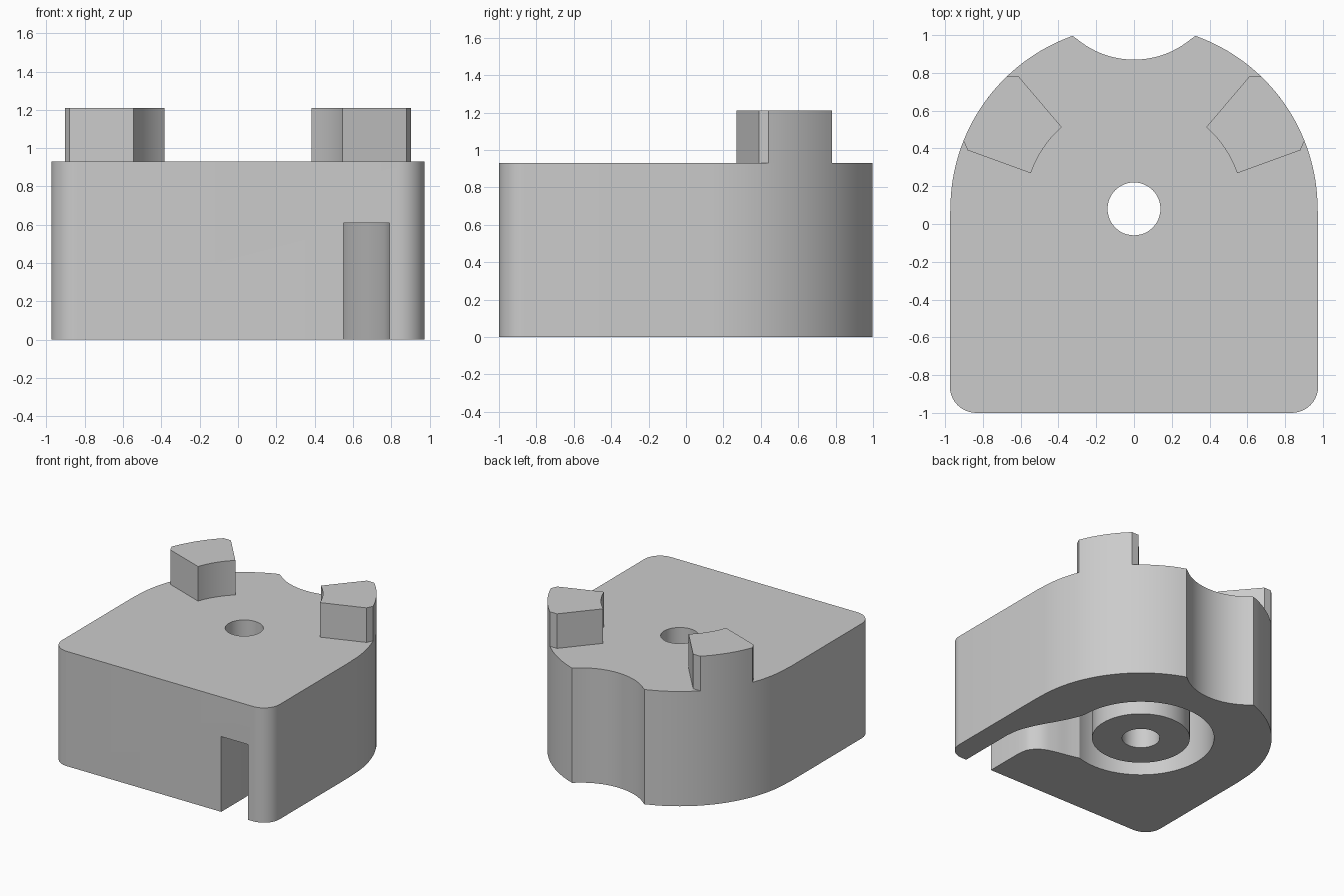
import bpy, bmesh, math
from mathutils import Vector

if "Cube" in bpy.data.objects:
    bpy.data.objects.remove(bpy.data.objects["Cube"], do_unlink=True)

# Single plain grey material
grey = bpy.data.materials.new("plain grey")
grey.use_nodes = True
colour = (0.6, 0.6, 0.6, 1)
grey.diffuse_color = colour
grey.node_tree.nodes["Principled BSDF"].inputs["Base Color"].default_value = colour

AXIS_Y = 0.08      # y of the vertical axis shared by bore, pocket and round back
TOP, POCKET_TOP, POST_TOP = 0.93, 0.61, 1.21
ROUND = 0.972


def arc(cx, cy, r, start, end, steps):
    """Points along an arc, angles in degrees."""
    angles = [math.radians(start + (end - start) * i / steps) for i in range(steps + 1)]
    return [(cx + r * math.cos(a), cy + r * math.sin(a)) for a in angles]


def circle(r, steps=64):
    return arc(0, AXIS_Y, r, 0, 360, steps)[:-1]


def angle_at(x, y, cy=AXIS_Y):
    return math.degrees(math.atan2(y - cy, x))


def smooth_path(points, steps=6):
    """Catmull-Rom curve through a few points."""
    p = [Vector(q) for q in [points[0], *points, points[-1]]]
    out = []
    for a, b, c, d in zip(p, p[1:], p[2:], p[3:]):
        for i in range(steps):
            t = i / steps
            out.append(tuple(0.5 * (2 * b + (c - a) * t + (2 * a - 5 * b + 4 * c - d) * t**2
                                    + (3 * b - a - 3 * c + d) * t**3)))
    return out + [points[-1]]


def prism(name, outline, low, high):
    """Extrude a flat outline from one height to another."""
    bm = bmesh.new()
    face = bm.faces.new([bm.verts.new((x, y, low)) for x, y in outline])
    grown = bmesh.ops.extrude_face_region(bm, geom=[face])["geom"]
    bmesh.ops.translate(bm, vec=(0, 0, high - low),
                        verts=[v for v in grown if isinstance(v, bmesh.types.BMVert)])
    bmesh.ops.recalc_face_normals(bm, faces=bm.faces)
    mesh = bpy.data.meshes.new(name)
    bm.to_mesh(mesh)
    bm.free()
    mesh.materials.append(grey)
    obj = bpy.data.objects.new(name, mesh)
    bpy.context.collection.objects.link(obj)
    return obj


def cut(obj, outline, low, high):
    """Subtract a prism and bake the result."""
    cutter = prism("cutter", outline, low, high)
    cutter.hide_render = True
    mod = obj.modifiers.new("cut", 'BOOLEAN')
    mod.operation, mod.solver, mod.object = 'DIFFERENCE', 'EXACT', cutter
    bpy.context.view_layer.update()
    baked = bpy.data.meshes.new_from_object(
        obj.evaluated_get(bpy.context.evaluated_depsgraph_get()))
    obj.modifiers.clear()
    obj.data = baked
    bpy.data.objects.remove(cutter, do_unlink=True)


# Body: rounded front corners, round back with a scooped notch
side, corner = 0.975, 0.14
notch_x, notch_cy, notch_r = 0.325, 1.341, 0.471
notch_edge = AXIS_Y + math.sqrt(ROUND**2 - notch_x**2)
back = angle_at(notch_x, notch_edge)
scoop = angle_at(notch_x, notch_edge, notch_cy)
outline = (arc(-side + corner, -1 + corner, corner, 180, 270, 10)
           + arc(side - corner, -1 + corner, corner, 270, 360, 10)
           + [(side, 0.04)]
           + arc(0, AXIS_Y, ROUND, 0, back, 32)
           + arc(0, notch_cy, notch_r, scoop, -180 - scoop, 24)[1:-1]
           + arc(0, AXIS_Y, ROUND, 180 - back, 180, 32)
           + [(-side, 0.04)])
body = prism("body", outline, 0, TOP)

# Underside: round pocket and the curved channel leading to the front slot
cut(body, circle(0.544), -0.1, POCKET_TOP)
outer_wall = smooth_path([(0.79, -0.52), (0.77, -0.4), (0.71, -0.26),
                          (0.62, -0.1), (0.56, 0.03), (0.53, 0.15)])
inner_wall = smooth_path([(0.13, -0.43), (0.24, -0.46), (0.36, -0.485),
                          (0.46, -0.52), (0.53, -0.59), (0.55, -0.68)])
cut(body, [(0.79, -1.1)] + outer_wall + inner_wall + [(0.55, -1.1)], -0.1, POCKET_TOP)

# Central boss inside the pocket, and the bore through everything
boss = prism("centre_boss", circle(0.364), 0, POCKET_TOP)
for part in (body, boss):
    cut(part, circle(0.14, 48), -0.2, POST_TOP)

# Two upright posts near the back edge, mirrored
inner_a, inner_b = (0.38, 0.51), (0.55, 0.27)
post_outline = ([(0.61, 0.78)]
                + arc(0, AXIS_Y, 0.578, angle_at(*inner_a), angle_at(*inner_b), 10)
                + [(0.88, 0.39)]
                + arc(0, AXIS_Y, ROUND, angle_at(0.903, 0.44), angle_at(0.674, 0.78), 12))
posts = [prism(name, [(s * x, y) for x, y in post_outline], TOP, POST_TOP)
         for name, s in (("left_post", 1), ("right_post", -1))]

# Smooth the curved walls, keep the edges crisp
bpy.ops.object.select_all(action='DESELECT')
for part in [body, boss, *posts]:
    part.select_set(True)
bpy.context.view_layer.objects.active = body
bpy.ops.object.shade_smooth_by_angle(angle=math.radians(25))
